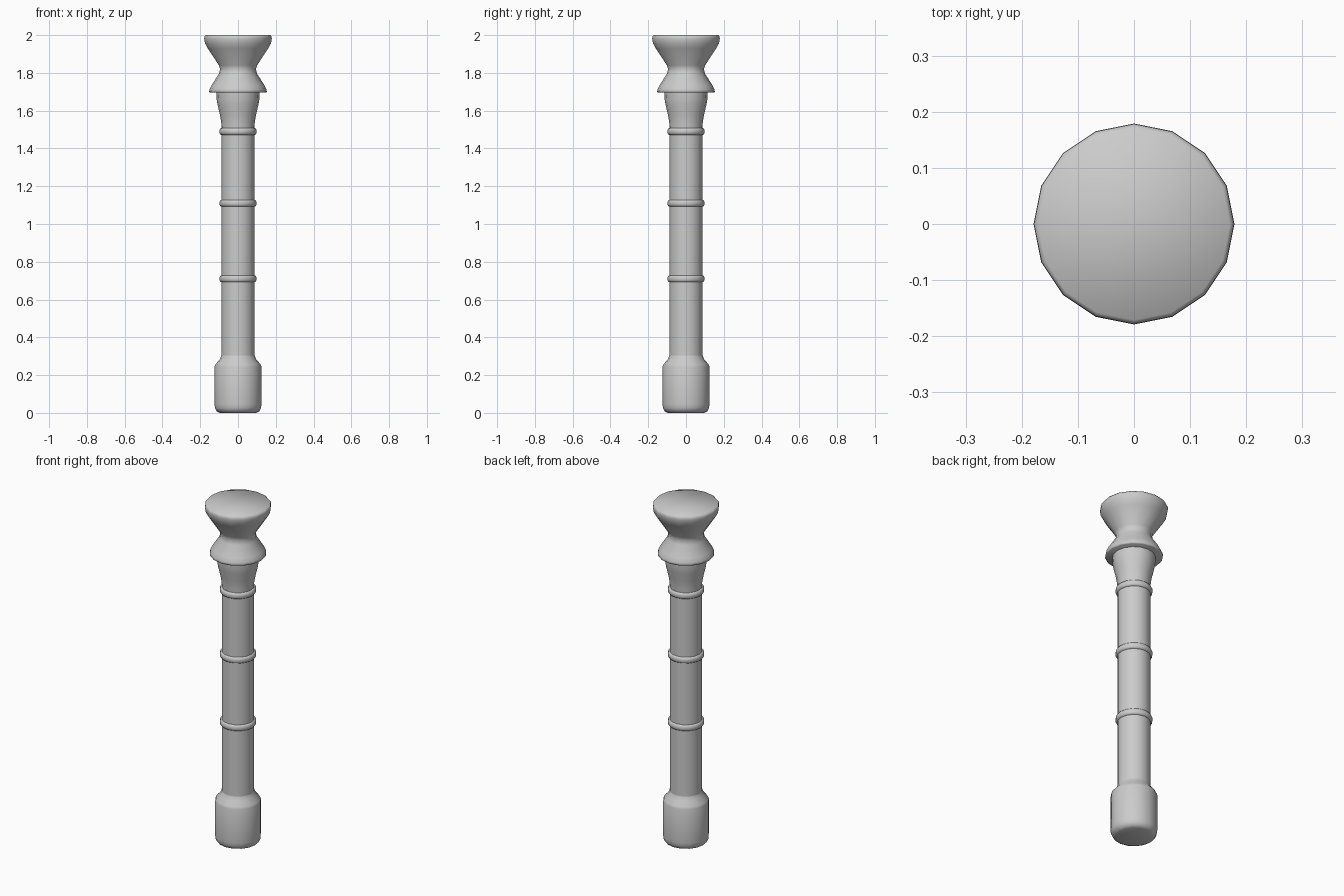
import bpy, bmesh, math

if "Cube" in bpy.data.objects:
    bpy.data.objects.remove(bpy.data.objects["Cube"])

SIDES = 16


def lathe(name, profile, angle=50):
    """Turn (radius, z) points, listed bottom to top, into a capped solid."""
    bm = bmesh.new()
    rings = []
    for r, z in profile:
        rings.append([bm.verts.new((r * math.cos(2 * math.pi * i / SIDES),
                                    r * math.sin(2 * math.pi * i / SIDES), z))
                      for i in range(SIDES)])
    for low, high in zip(rings, rings[1:]):
        for i in range(SIDES):
            j = (i + 1) % SIDES
            bm.faces.new((low[i], low[j], high[j], high[i]))
    bm.faces.new(rings[0][::-1])
    bm.faces.new(rings[-1])
    mesh = bpy.data.meshes.new(name)
    bm.to_mesh(mesh)
    bm.free()
    obj = bpy.data.objects.new(name, mesh)
    bpy.context.collection.objects.link(obj)
    bpy.ops.object.select_all(action='DESELECT')
    obj.select_set(True)
    bpy.context.view_layer.objects.active = obj
    bpy.ops.object.shade_smooth_by_angle(angle=math.radians(angle))
    return obj


# Thick foot with rounded bottom edge and sloped shoulder
lathe("foot", [(0.095, 0), (0.113, 0.008), (0.122, 0.025), (0.124, 0.045),
               (0.124, 0.245), (0.119, 0.258), (0.095, 0.285), (0.088, 0.305)])

# Straight shaft
lathe("shaft", [(0.088, 0.28), (0.088, 1.51)])

# Rounded bands around the shaft
for n, z in enumerate((0.71, 1.11, 1.49)):
    h = 0.019
    lathe(f"band_{n + 1}", [(0.086, z - h), (0.094, z - 0.8 * h), (0.098, z - 0.35 * h),
                            (0.098, z + 0.35 * h), (0.094, z + 0.8 * h), (0.086, z + h)], 60)

# Flared collar under the head
lathe("collar", [(0.087, 1.505), (0.089, 1.54), (0.096, 1.58), (0.108, 1.63),
                 (0.113, 1.66), (0.114, 1.70)])

# Hourglass head with lower flange and wide flat top
lathe("head", [(0.147, 1.695), (0.153, 1.70), (0.151, 1.712), (0.140, 1.735),
               (0.101, 1.795), (0.095, 1.82), (0.101, 1.84), (0.160, 1.93),
               (0.175, 1.957), (0.179, 1.98), (0.178, 1.992), (0.171, 2.0)], 60)
